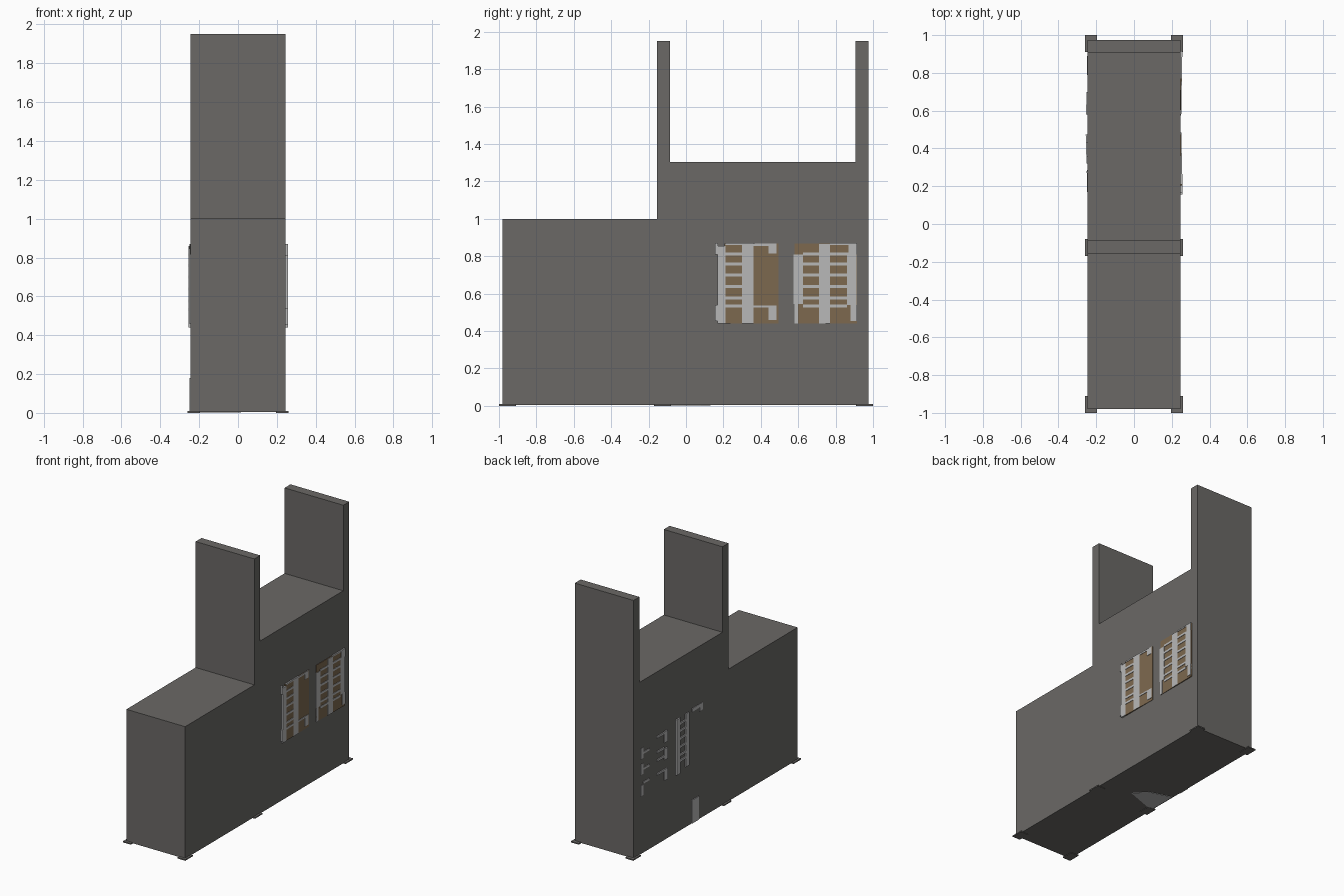
import bpy, bmesh


def material(name, rgb):
    m = bpy.data.materials.new(name)
    m.diffuse_color = (*rgb, 1)
    return m


GREY = material("dark grey", (0.145, 0.14, 0.133))
LIGHT = material("light grey", (0.48, 0.48, 0.48))
TAN = material("tan", (0.205, 0.14, 0.078))


def finish(bm, name, mat):
    bmesh.ops.recalc_face_normals(bm, faces=bm.faces)
    me = bpy.data.meshes.new(name)
    bm.to_mesh(me)
    bm.free()
    me.materials.append(mat)
    ob = bpy.data.objects.new(name, me)
    bpy.context.collection.objects.link(ob)


def prism(bm, pts, shift):
    """Extrude a closed polygon by a vector."""
    f = bm.faces.new([bm.verts.new(p) for p in pts])
    new = bmesh.ops.extrude_face_region(bm, geom=[f], use_keep_orig=True)["geom"]
    bmesh.ops.translate(bm, vec=shift, verts=[v for v in new if isinstance(v, bmesh.types.BMVert)])


def box(bm, x0, x1, y0, y1, z0, z1):
    prism(bm, [(x0, y0, z0), (x1, y0, z0), (x1, y1, z0), (x0, y1, z0)], (0, 0, z1 - z0))


# Main building: stepped side profile with two tall end walls
profile = [(-0.98, 0.004), (0.975, 0.004), (0.975, 1.95), (0.905, 1.95), (0.905, 1.305),
           (-0.085, 1.305), (-0.085, 1.95), (-0.155, 1.95), (-0.155, 1.0), (-0.98, 1.0)]
bm = bmesh.new()
prism(bm, [(-0.245, y, z) for y, z in profile], (0.49, 0, 0))
finish(bm, "building_body", GREY)

# Thin foot pads at the corners and under the middle wall
bm = bmesh.new()
for s in (-1, 1):
    for y0, y1 in ((-1, -0.91), (-0.17, -0.08), (0.91, 1)):
        box(bm, min(s * 0.195, s * 0.26), max(s * 0.195, s * 0.26), y0, y1, 0, 0.009)
finish(bm, "foot_pads", GREY)


def plates(name, side, slope, rects, mat, lift=0.0):
    """Slightly skewed wall plates; slope = (y0, x0, y1, x1) gives the outer face."""
    ya, xa, yb, xb = slope
    bm = bmesh.new()
    for y0, y1, z0, z1 in rects:
        out = [xa + (xb - xa) * (y - ya) / (yb - ya) + lift for y in (y0, y1)]
        prism(bm, [(side * 0.242, y0, z0), (side * out[0], y0, z0),
                   (side * out[1], y1, z0), (side * 0.242, y1, z0)], (0, 0, z1 - z0))
    finish(bm, name, mat)


ROWS = [0.535, 0.605, 0.665, 0.725, 0.785, 0.81]


def bars(y0, y1):
    """Thin horizontal glazing bars across one column of panes."""
    return [(y0, y1, z, z + 0.016) for z in (0.525, 0.568, 0.63, 0.692, 0.75, 0.805)]


# Right side windows: tan panes behind light frames
near = (0.155, 0.255, 0.495, 0.247)
far = (0.575, 0.247, 0.915, 0.253)
plates("right_near_panes", 1, near, [(0.205, 0.495, 0.44, 0.868)], TAN)
plates("right_far_panes", 1, far, [(0.58, 0.915, 0.44, 0.868)], TAN)
plates("right_near_frame", 1, near,
       [(0.168, 0.212, 0.44, 0.855), (0.155, 0.17, 0.455, 0.54), (0.155, 0.17, 0.81, 0.87),
        (0.30, 0.36, 0.44, 0.87), (0.44, 0.485, 0.46, 0.525), (0.44, 0.485, 0.815, 0.868),
        (0.36, 0.485, 0.525, 0.537), (0.36, 0.44, 0.855, 0.868), (0.212, 0.30, 0.86, 0.87)]
       + bars(0.212, 0.30), LIGHT, 0.003)
plates("right_far_frame", 1, far,
       [(0.575, 0.625, 0.545, 0.81), (0.58, 0.60, 0.44, 0.545), (0.71, 0.77, 0.44, 0.865),
        (0.86, 0.912, 0.54, 0.82), (0.88, 0.915, 0.455, 0.54), (0.87, 0.915, 0.81, 0.87),
        (0.77, 0.87, 0.86, 0.87)] + bars(0.625, 0.71) + bars(0.77, 0.86), LIGHT, 0.003)

# Left side windows: only parts of the frames stand out from the wall
plates("left_near_frame", -1, (0.15, 0.247, 0.49, 0.256),
       [(0.43, 0.475, 0.44, 0.86), (0.32, 0.36, 0.46, 0.86), (0.16, 0.28, 0.845, 0.87),
        (0.15, 0.19, 0.815, 0.87)]
       + bars(0.36, 0.43), LIGHT)
plates("left_far_frame", -1, (0.575, 0.254, 0.915, 0.247),
       [(0.58, 0.615, z, z + 0.085) for z in (0.455, 0.61, 0.74)]
       + [(0.615, 0.70, z, z + 0.016) for z in (0.525, 0.63, 0.692, 0.805)]
       + [(0.86, 0.89, z, z + 0.08) for z in (0.44, 0.6, 0.72)]
       + [(0.79, 0.86, z, z + 0.016) for z in (0.525, 0.63, 0.75)], LIGHT)

# Door plate on the left side and a floor wedge underneath
bm = bmesh.new()
box(bm, -0.25, -0.24, 0.2, 0.285, 0.004, 0.18)
finish(bm, "door", LIGHT)
bm = bmesh.new()
prism(bm, [(-0.235, -0.1, 0.001), (-0.235, 0.13, 0.001), (-0.07, 0.08, 0.001),
           (0.015, -0.01, 0.001)], (0, 0, 0.006))
finish(bm, "floor_plate", LIGHT)
